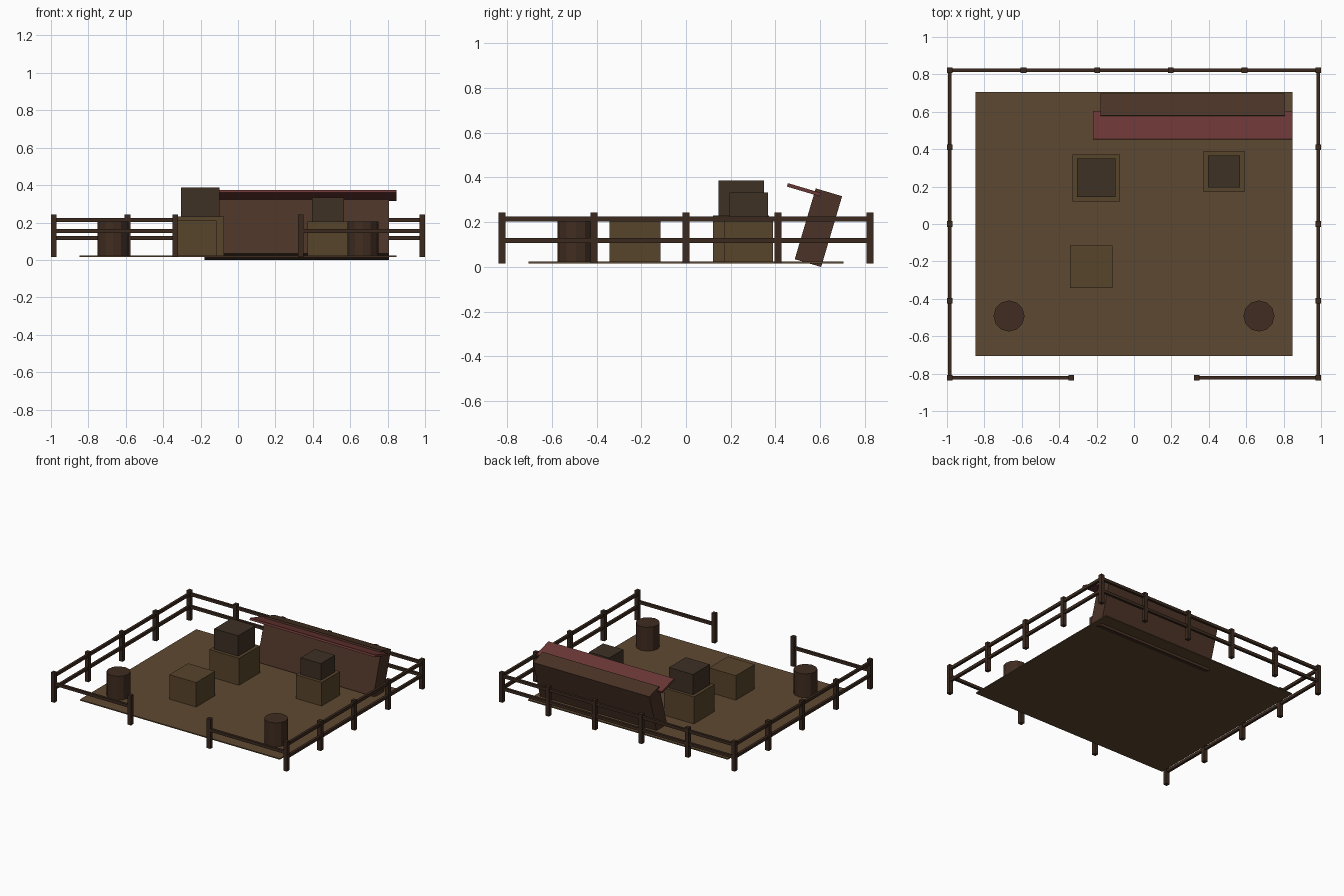
import bpy, math

if "Cube" in bpy.data.objects:
    bpy.data.objects.remove(bpy.data.objects["Cube"])

BASE = 0.016   # underside of the deck and the posts
DECK = 0.024   # top of the deck


def material(name, rgb):
    # display colour (0-255) to linear
    m = bpy.data.materials.new(name)
    m.diffuse_color = [(c / 255) ** 2.2 for c in rgb] + [1]
    m.use_nodes = True
    m.node_tree.nodes["Principled BSDF"].inputs["Base Color"].default_value = m.diffuse_color
    return m


earth = material("deck_brown", (94, 74, 52))
crate_wood = material("crate_wood", (88, 70, 48))
dark_crate = material("dark_crate_wood", (64, 52, 41))
fence_wood = material("fence_wood", (62, 46, 36))
barrel_wood = material("barrel_wood", (66, 48, 38))
stall_wood = material("stall_wood", (76, 54, 43))
red = material("awning_red", (106, 58, 56))


def box(name, centre, size, mat, tilt=0):
    bpy.ops.mesh.primitive_cube_add(size=1, location=centre, rotation=(tilt, 0, 0))
    ob = bpy.context.object
    ob.name = name
    ob.scale = size
    ob.data.materials.append(mat)
    return ob


def standing_box(name, x, y, z0, z1, w, mat):
    return box(name, (x, y, (z0 + z1) / 2), (w, w, z1 - z0), mat)


# Deck
box("deck", (0, 0, (BASE + DECK) / 2), (1.694, 1.41, DECK - BASE), earth)

# Fence posts
FX, FY, GATE = 0.985, 0.822, 0.336
posts = [(-FX + 2 * FX * i / 5, FY) for i in range(6)]
posts += [(s * FX, -FY + FY * i / 2) for s in (-1, 1) for i in range(4)]
posts += [(s * GATE, -FY) for s in (-1, 1)]
for x, y in posts:
    standing_box("fence_post", x, y, BASE, 0.243, 0.03, fence_wood)

# Fence rails: two on the back and sides, one beside the gate
R = 0.019
for z in (0.118, 0.214):
    box("back_rail", (0, FY, z), (2 * FX, R, 0.022), fence_wood)
    for s in (-1, 1):
        box("side_rail", (s * FX, 0, z), (R, 2 * FY, 0.022), fence_wood)
for s in (-1, 1):
    box("front_rail", (s * (FX + GATE) / 2, -FY, 0.155),
        (FX - GATE, R, 0.022), fence_wood)

# Leaning stall with awning
LEAN = math.radians(-16.5)
box("stall_body", (0.315, 0.592, 0.1755), (0.986, 0.123, 0.33), stall_wood, LEAN)
box("stall_awning", (0.3145, 0.527, 0.345), (1.065, 0.154, 0.016), red, LEAN)

# Crates
standing_box("left_crate", -0.2015, 0.246, 0.018, 0.231, 0.252, crate_wood)
standing_box("left_top_crate", -0.2015, 0.247, 0.231, 0.387, 0.204, dark_crate)
standing_box("right_crate", 0.481, 0.28, 0.018, 0.205, 0.219, crate_wood)
standing_box("right_top_crate", 0.481, 0.28, 0.205, 0.333, 0.171, dark_crate)
standing_box("front_crate", -0.2285, -0.229, 0.018, 0.211, 0.228, crate_wood)

# Barrels
for s in (-1, 1):
    bpy.ops.mesh.primitive_cylinder_add(vertices=12, radius=0.083, depth=0.188,
                                        location=(s * 0.668, -0.492, 0.112))
    bpy.context.object.name = "barrel"
    bpy.context.object.data.materials.append(barrel_wood)
